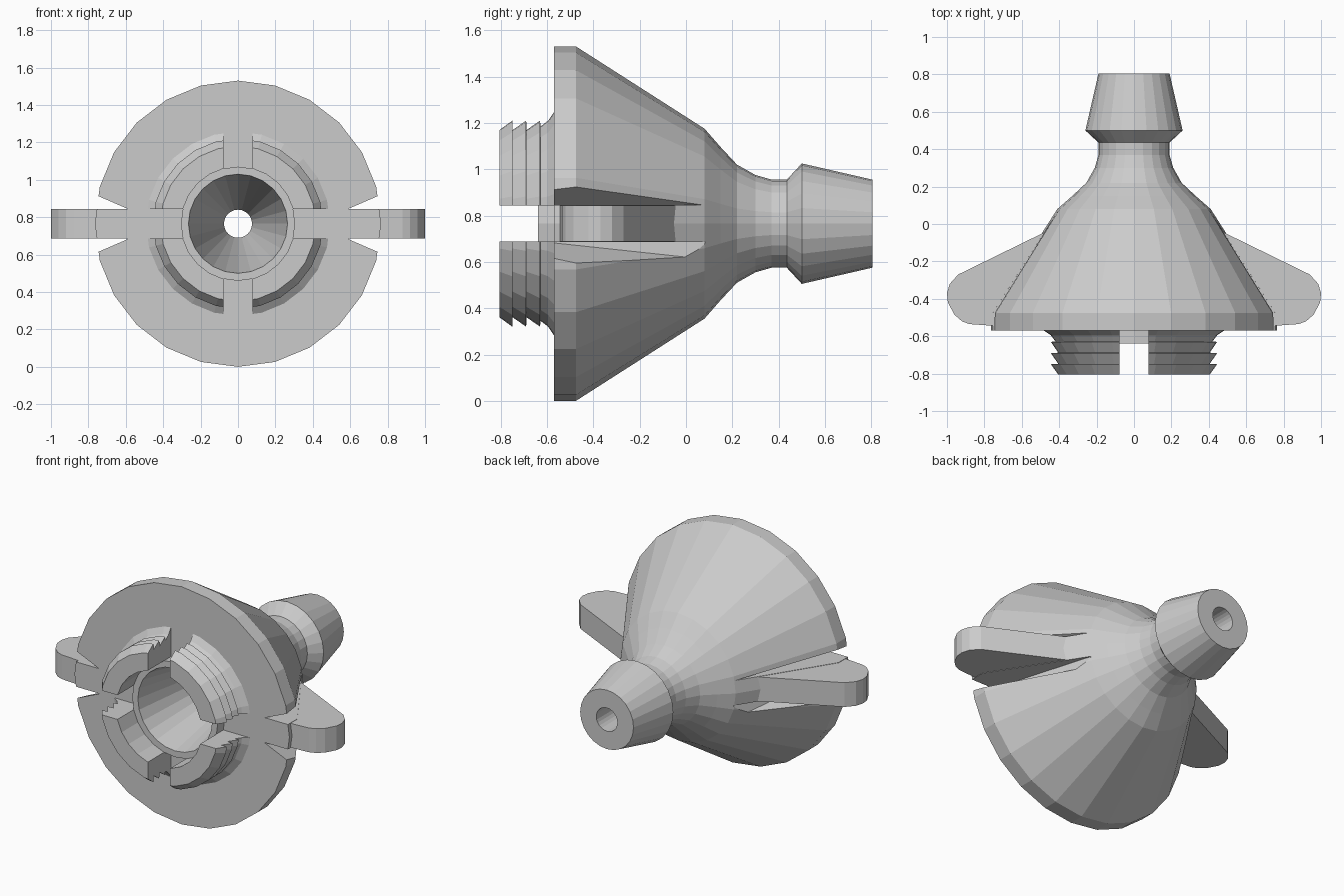
import bpy, bmesh, math
from mathutils import Vector

if "Cube" in bpy.data.objects:
    bpy.data.objects.remove(bpy.data.objects["Cube"])

ZC = 0.765          # height of the turning axis
SEG = 24


def make_object(name, bm):
    bmesh.ops.recalc_face_normals(bm, faces=bm.faces)
    me = bpy.data.meshes.new(name)
    bm.to_mesh(me)
    bm.free()
    ob = bpy.data.objects.new(name, me)
    bpy.context.collection.objects.link(ob)
    return ob


def lathe(name, profile):
    """Turn a closed (radius, y) profile about the y axis at height ZC."""
    bm = bmesh.new()
    rings = []
    for i in range(SEG):
        a = 2 * math.pi * i / SEG
        rings.append([bm.verts.new((r * math.sin(a), y, ZC + r * math.cos(a)))
                      for r, y in profile])
    n = len(profile)
    for i in range(SEG):
        p, q = rings[i], rings[(i + 1) % SEG]
        for j in range(n):
            k = (j + 1) % n
            bm.faces.new((p[j], p[k], q[k], q[j]))
    return make_object(name, bm)


def hull(name, points):
    bm = bmesh.new()
    for p in points:
        bm.verts.new(p)
    bmesh.ops.convex_hull(bm, input=bm.verts)
    return make_object(name, bm)


def box(name, lo, hi):
    return hull(name, [(x, y, z) for x in (lo[0], hi[0])
                       for y in (lo[1], hi[1]) for z in (lo[2], hi[2])])


def cut(target, cutter):
    cutter.hide_render = True
    mod = target.modifiers.new("cut", 'BOOLEAN')
    mod.operation = 'DIFFERENCE'
    mod.solver = 'EXACT'
    mod.object = cutter
    bpy.context.view_layer.objects.active = target
    bpy.ops.object.modifier_apply(modifier=mod.name)
    bpy.data.objects.remove(cutter)


# Bell body with flange, barbed spout, bore and inner funnel
body = lathe("bell_body", [
    (0.265, -0.64), (0.305, -0.64), (0.305, -0.57), (0.765, -0.57),
    (0.765, -0.475), (0.41, 0.08), (0.33, 0.15), (0.255, 0.22),
    (0.21, 0.30), (0.19, 0.37), (0.19, 0.435), (0.26, 0.50),
    (0.19, 0.805), (0.075, 0.805), (0.075, 0.30)])

# Wedge notches above and below each wing
for s in (1, -1):
    cut(body, hull("upper_notch", [
        (s * 0.60, -0.60, 0.845), (s * 0.95, -0.60, 0.845), (s * 0.95, -0.60, 0.997),
        (s * 0.395, 0.10, 0.845), (s * 0.95, 0.10, 0.845), (s * 0.95, 0.10, 0.90)]))
    cut(body, hull("lower_notch", [
        (s * 0.60, -0.60, 0.685), (s * 0.95, -0.60, 0.685), (s * 0.95, -0.60, 0.533),
        (s * 0.39, 0.10, 0.685), (s * 0.95, 0.10, 0.685), (s * 0.95, 0.10, 0.60),
        (s * 0.41, 0.10, 0.61)]))

# Threaded collar, split into four by a cross slot
collar = lathe("threaded_collar", [
    (0.305, -0.565), (0.305, -0.805), (0.415, -0.805),
    (0.455, -0.75), (0.415, -0.748), (0.455, -0.69), (0.415, -0.688),
    (0.455, -0.63), (0.43, -0.628), (0.455, -0.595), (0.50, -0.565)])
cut(collar, box("slot_x", (-0.7, -0.9, ZC - 0.078), (0.7, -0.5, ZC + 0.078)))
cut(collar, box("slot_z", (-0.078, -0.9, ZC - 0.7), (0.078, -0.5, ZC + 0.7)))

# Two flat wings with rounded tips
outline = [(0.40, -0.01), (0.47, -0.04), (0.94, -0.27), (0.985, -0.32),
           (1.0, -0.37), (0.995, -0.42), (0.96, -0.485), (0.92, -0.52),
           (0.88, -0.535), (0.70, -0.548), (0.40, -0.555)]
for side, s in (("right", 1), ("left", -1)):
    hull(side + "_wing", [Vector((s * x, y, z)) for x, y in outline
                          for z in (ZC - 0.078, ZC + 0.078)])
